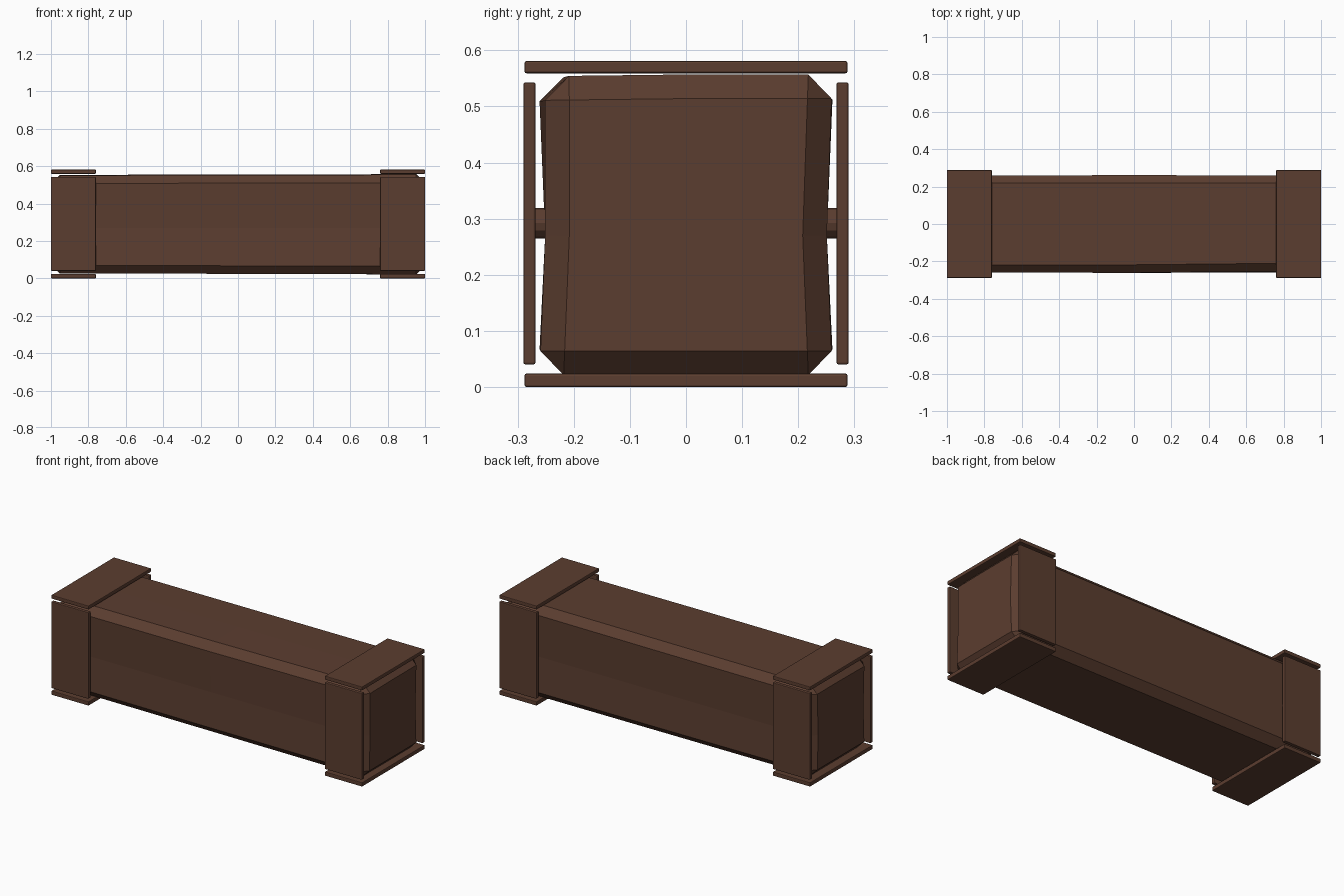
import bpy
import bmesh
from mathutils import Matrix, Vector

default = bpy.data.objects.get("Cube")
if default:
    bpy.data.objects.remove(default, do_unlink=True)

wood = bpy.data.materials.new("dark brown wood")
wood.use_nodes = True
brown = (0.105, 0.047, 0.029, 1)
wood.diffuse_color = brown
shader = wood.node_tree.nodes["Principled BSDF"]
shader.inputs["Base Color"].default_value = brown
shader.inputs["Roughness"].default_value = 0.8


def finish(bm, name):
    bmesh.ops.recalc_face_normals(bm, faces=bm.faces)
    mesh = bpy.data.meshes.new(name)
    bm.to_mesh(mesh)
    bm.free()
    mesh.materials.append(wood)
    obj = bpy.data.objects.new(name, mesh)
    bpy.context.collection.objects.link(obj)
    return obj


def bevel_sharp(bm, width, segments=1):
    edges = [e for e in bm.edges if e.calc_face_angle(0) > 1]
    bmesh.ops.bevel(bm, geom=edges, offset=width, segments=segments,
                    profile=0.5, affect='EDGES', clamp_overlap=True)


def plate(name, low, high):
    low, high = Vector(low), Vector(high)
    bm = bmesh.new()
    bmesh.ops.create_cube(bm, size=1)
    for v in bm.verts:
        v.co = (low + high) / 2 + v.co * (high - low)
    bevel_sharp(bm, 0.004, 2)
    return finish(bm, name)


# Hand-hewn beam: a slightly warped block with wide chamfers
bm = bmesh.new()
bmesh.ops.create_cube(bm, size=2)
bmesh.ops.subdivide_edges(bm, edges=bm.edges[:], cuts=1, use_grid_fill=True)
for v in bm.verts:
    x, y, z = v.co
    half_depth = 0.251 + 0.010 * abs(z)          # sides bow inward
    top = 0.555 + 0.002 * x - 0.003 * (y < -0.5)
    bottom = 0.024 - 0.003 * x
    new_z = top if z > 0.5 else bottom if z < -0.5 else 0.27
    new_y = y * half_depth
    if y < -0.5 and x > 0.5 and z > 0.5:         # one corner leans in
        new_y += 0.01
    v.co = (x * 0.996, new_y, new_z)
bevel_sharp(bm, 0.043)
finish(bm, "beam")

# Bracket plates and pegs at both ends
for side, x0, x1 in (("right", -1.0, -0.76), ("left", 0.76, 1.0)):
    plate(side + "_top_plate", (x0, -0.288, 0.559), (x1, 0.288, 0.581))
    plate(side + "_bottom_plate", (x0, -0.288, 0.0), (x1, 0.288, 0.024))
    for face, s in (("front", -1), ("back", 1)):
        ys = sorted((s * 0.268, s * 0.29))
        plate(f"{side}_{face}_plate", (x0, ys[0], 0.04), (x1, ys[1], 0.543))
        bm = bmesh.new()
        bmesh.ops.create_cone(
            bm, cap_ends=True, segments=12, radius1=0.027, radius2=0.027,
            depth=0.04,
            matrix=Matrix.Translation(((x0 + x1) / 2, s * 0.255, 0.292))
            @ Matrix.Rotation(1.5708, 4, 'X'))
        finish(bm, f"{side}_{face}_peg")
